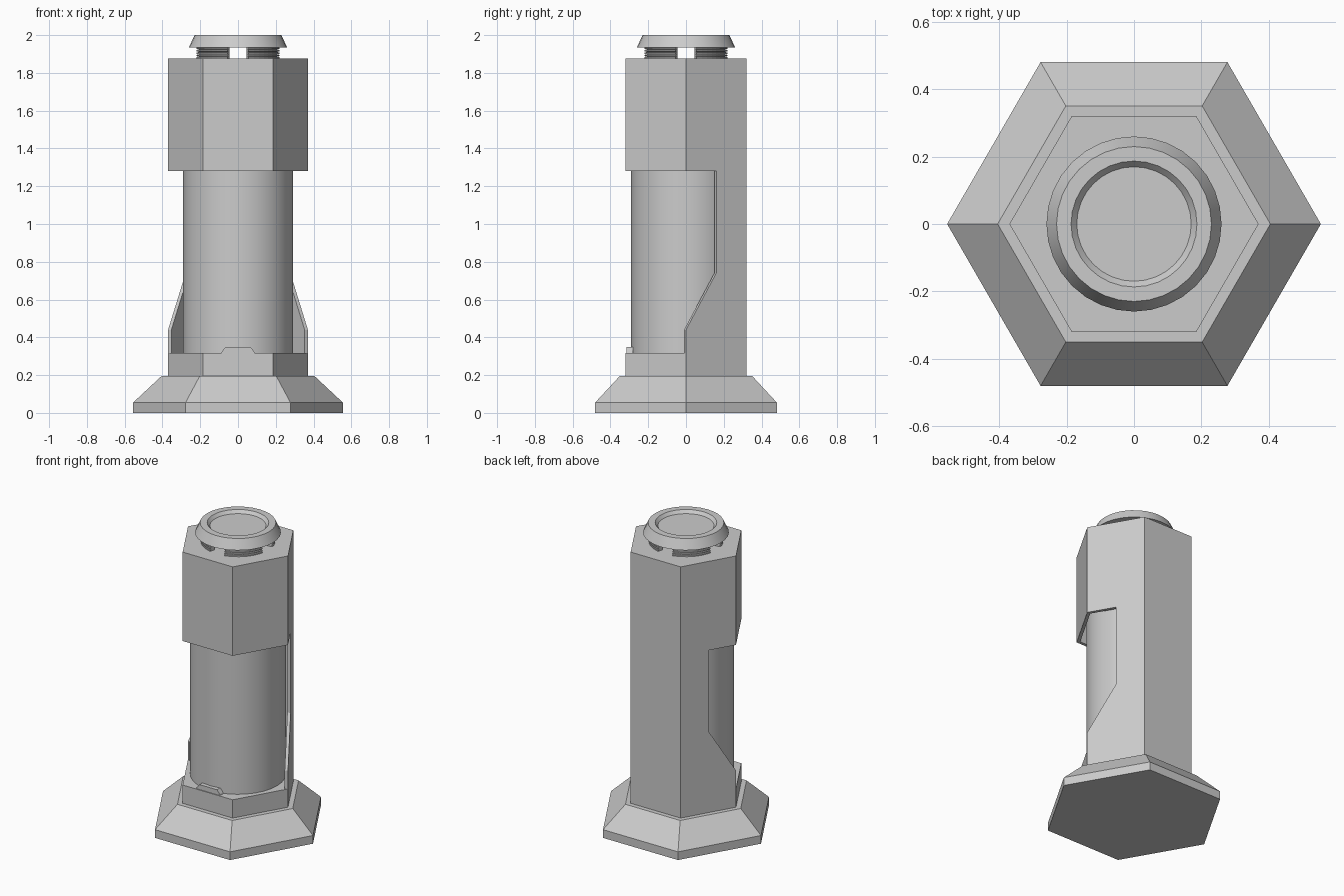
import bpy, bmesh
from math import pi, cos, sin, radians

if "Cube" in bpy.data.objects:
    bpy.data.objects.remove(bpy.data.objects["Cube"])


def make(name, verts, faces, smooth=False):
    me = bpy.data.meshes.new(name)
    me.from_pydata(verts, [], faces)
    ob = bpy.data.objects.new(name, me)
    bpy.context.collection.objects.link(ob)
    bm = bmesh.new()
    bm.from_mesh(me)
    bmesh.ops.recalc_face_normals(bm, faces=bm.faces)
    bm.to_mesh(me)
    bm.free()
    if smooth:
        bpy.ops.object.select_all(action='DESELECT')
        ob.select_set(True)
        bpy.context.view_layer.objects.active = ob
        bpy.ops.object.shade_smooth_by_angle(angle=radians(30))
    return ob


def lathe(name, profile, n, smooth=False):
    """Stack of n-gon rings (radius, z), closed at both ends."""
    verts = [(r * cos(2 * pi * i / n), r * sin(2 * pi * i / n), z)
             for r, z in profile for i in range(n)]
    faces = [(k * n + i, k * n + (i + 1) % n, (k + 1) * n + (i + 1) % n, (k + 1) * n + i)
             for k in range(len(profile) - 1) for i in range(n)]
    faces += [tuple(range(n))[::-1], tuple(range((len(profile) - 1) * n, len(profile) * n))]
    return make(name, verts, faces, smooth)


# hexagonal foot, collar and inner tube
lathe("base", [(0.555, 0), (0.555, 0.055), (0.405, 0.195)], 6)
lathe("lower_collar", [(0.37, 0.19), (0.37, 0.317)], 6)
lathe("inner_tube", [(0.29, 0.315), (0.29, 1.84)], 32, True)

# thin hexagonal shell, cut away at the front
R, H = 0.37, 0.866 * 0.37
hexa = [(R * cos(i * pi / 3), R * sin(i * pi / 3)) for i in range(6)]
Z0, Z1, Z2 = 0.315, 1.28, 1.875
verts = [(x, y, z) for z in (Z2, Z1) for x, y in hexa]          # 0-5 top, 6-11 opening edge
for s in (1, -1):                                               # 12-16 right, 17-21 left
    verts += [(s * R, 0, Z0), (s * R, 0, 0.44), (s * R * 0.75, H / 2, 0.74),
              (s * R * 0.75, H / 2, Z1), (s * R / 2, H, Z0)]
faces = [(0, 1, 2, 3, 4, 5),
         (6, 15, 7, 1, 0), (7, 8, 2, 1), (8, 20, 9, 3, 2),
         (9, 10, 4, 3), (10, 11, 5, 4), (11, 6, 0, 5),
         (12, 16, 7, 15, 14, 13), (16, 21, 8, 7), (17, 18, 19, 20, 8, 21)]
shell = make("outer_shell", verts, faces)
mod = shell.modifiers.new("thickness", 'SOLIDIFY')
mod.thickness = 0.02
mod.offset = -1
mod.use_even_offset = True

# small latch tab at the front of the opening
prof = [(-0.09, 0.31), (0.09, 0.31), (0.085, 0.325), (0.065, 0.35), (-0.065, 0.35), (-0.085, 0.325)]
n = len(prof)
make("front_tab", [(x, y, z) for y in (-0.315, -0.28) for x, z in prof],
     [tuple(range(n)), tuple(range(n, 2 * n))] +
     [(i, (i + 1) % n, n + (i + 1) % n, n + i) for i in range(n)])

# four ribbed neck segments with gaps on the axes
rib = [(0.19, 1.87)]
for k in range(5):
    z = 1.874 + k * 0.0125
    rib += [(0.214, z), (0.226, z + 0.002), (0.226, z + 0.009), (0.214, z + 0.011)]
rib += [(0.19, 1.937)]
m, steps = len(rib), 8
for q in range(4):
    verts = []
    for j in range(steps + 1):
        a = radians(q * 90 + 14 + 62 * j / steps)
        verts += [(r * cos(a), r * sin(a), z) for r, z in rib]
    faces = [(j * m + i, j * m + (i + 1) % m, (j + 1) * m + (i + 1) % m, (j + 1) * m + i)
             for j in range(steps) for i in range(m)]
    faces += [tuple(range(m)), tuple(range(steps * m, (steps + 1) * m))]
    make(f"neck_segment_{q + 1}", verts, faces)

# tapered cap with a shallow dished top
lathe("cap", [(0.26, 1.935), (0.23, 2.0), (0.187, 2.0), (0.17, 1.98)], 32, True)
